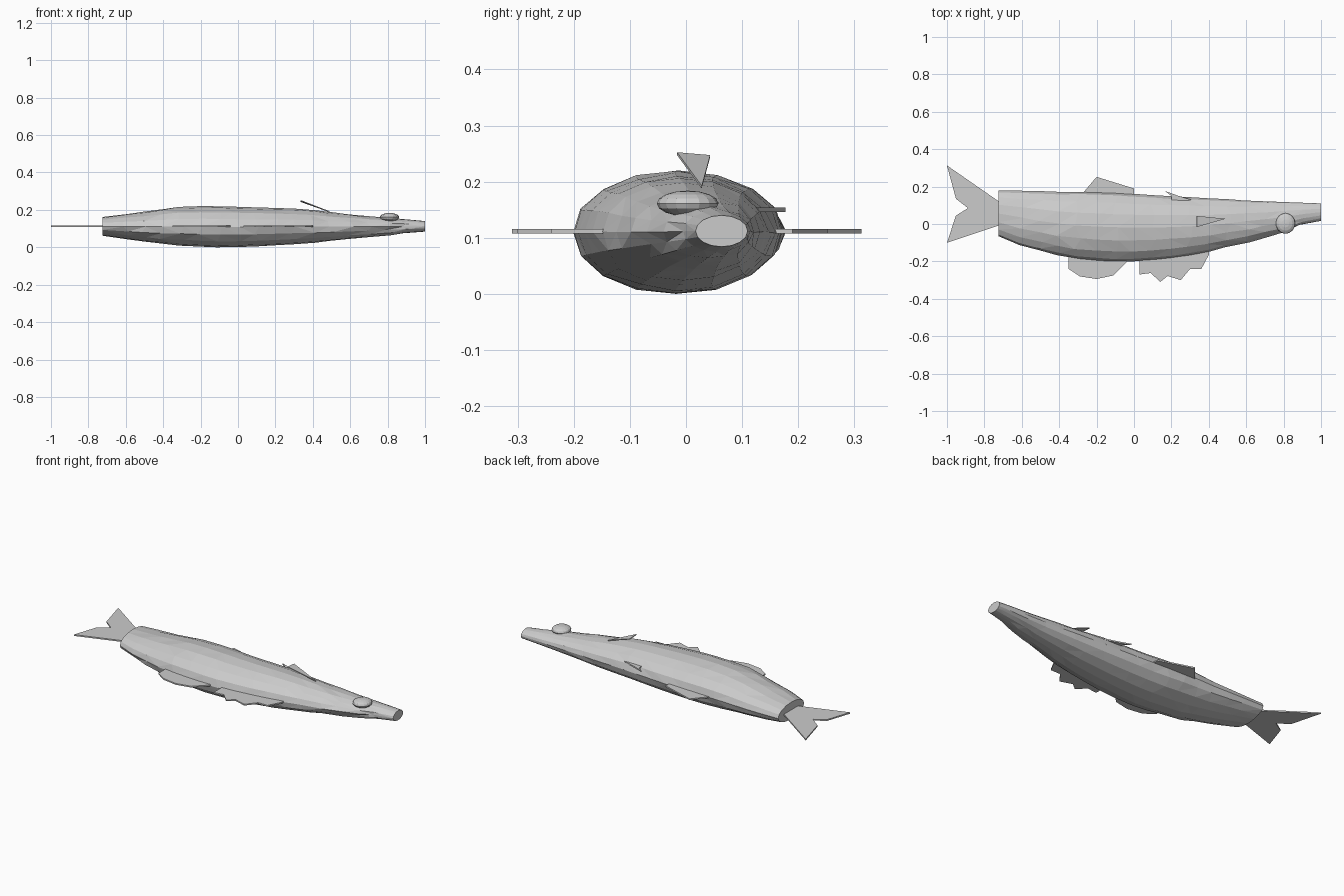
import bpy, bmesh, math, random
from mathutils import Vector

if "Cube" in bpy.data.objects:
    bpy.data.objects.remove(bpy.data.objects["Cube"])

random.seed(4)
grey = bpy.data.materials.new("plain grey")
grey.diffuse_color = (0.6, 0.6, 0.6, 1)
grey.use_nodes = True
grey.node_tree.nodes["Principled BSDF"].inputs["Base Color"].default_value = grey.diffuse_color


def finish(name, bm):
    bmesh.ops.recalc_face_normals(bm, faces=bm.faces)
    mesh = bpy.data.meshes.new(name)
    bm.to_mesh(mesh)
    bm.free()
    mesh.materials.append(grey)
    obj = bpy.data.objects.new(name, mesh)
    bpy.context.collection.objects.link(obj)
    return obj


def fin(name, points, thickness=0.008):
    """Thin plate from an outline of 3D points."""
    bm = bmesh.new()
    face = bm.faces.new([bm.verts.new(p) for p in points])
    face.normal_update()
    n = face.normal.copy() * thickness
    bmesh.ops.translate(bm, verts=bm.verts, vec=-n / 2)
    new = bmesh.ops.extrude_face_region(bm, geom=[face], use_keep_orig=True)["geom"]
    bmesh.ops.translate(bm, verts=[v for v in new if isinstance(v, bmesh.types.BMVert)], vec=n)
    return finish(name, bm)


def flat_fin(name, outline, z=0.112):
    return fin(name, [(x, y, z) for x, y in outline])


# Body: elliptical rings lofted along x (x, belly y, back y, bottom z, top z)
rings = [(-.725, -.065, .178, .062, .162), (-.6, -.113, .178, .043, .178),
         (-.5, -.143, .176, .03, .19), (-.4, -.167, .172, .017, .204),
         (-.3, -.187, .172, .009, .216), (-.2, -.197, .17, .003, .22),
         (-.1, -.201, .166, .0, .219), (0, -.199, .16, .001, .216),
         (.1, -.192, .154, .005, .213), (.2, -.181, .148, .01, .21),
         (.3, -.167, .143, .016, .206), (.4, -.148, .138, .024, .198),
         (.5, -.124, .132, .034, .186), (.6, -.098, .126, .044, .176),
         (.7, -.07, .121, .054, .166), (.8, -.04, .117, .064, .157),
         (.9, -.005, .114, .075, .148), (1.0, .017, .11, .084, .14)]
SIDES = 16
bm = bmesh.new()
loops = []
for i, (x, y0, y1, z0, z1) in enumerate(rings):
    inner = 0 < i < len(rings) - 1
    loop = []
    for k in range(SIDES):
        a = 2 * math.pi * k / SIDES
        # slight hand-shaped unevenness, not on the silhouette points
        j = random.uniform(-.012, .012) if inner and k % 4 else 0
        dx = random.uniform(-.02, .02) if inner else 0
        loop.append(bm.verts.new((x + dx,
                                  (y0 + y1) / 2 + (y1 - y0) / 2 * math.cos(a) * (1 + j),
                                  (z0 + z1) / 2 + (z1 - z0) / 2 * math.sin(a) * (1 + j))))
    loops.append(loop)
for a, b in zip(loops, loops[1:]):
    for k in range(SIDES):
        n = (k + 1) % SIDES
        bm.faces.new((a[k], a[n], b[n], b[k]))
bmesh.ops.triangulate(bm, faces=bm.faces)
bm.faces.new(loops[0])
bm.faces.new(loops[-1])
finish("body", bm)

# Fins lying in the middle plane of the body
flat_fin("tail_fin", [(-.70, .105), (-1, .313), (-.952, .135), (-.888, .085),
                      (-.952, .045), (-1, -.1), (-.70, 0)])
flat_fin("back_fin", [(-.28, .15), (-.265, .175), (-.2, .252), (0, .19), (0, .13)])
flat_fin("rear_belly_fin", [(-.35, -.15), (-.35, -.24), (-.29, -.28), (-.2, -.294),
                            (-.11, -.275), (-.04, -.205), (-.04, -.15)])
flat_fin("front_belly_fin", [(.03, -.15), (.03, -.27), (.09, -.262), (.14, -.31),
                             (.18, -.278), (.25, -.3), (.3, -.24), (.36, -.24), (.4, -.165), (.4, -.12)])

# Small fin on the upper back, and the raised side fin
flat_fin("small_back_fin", [(.165, .177), (.23, .153), (.31, .128), (.2, .12), (.2, .15)], .15)
fin("side_fin", [(.335, -.016, .25), (.335, .043, .245), (.49, .028, .19)], .005)

# Eye: flattened faceted ball
bm = bmesh.new()
bmesh.ops.create_uvsphere(bm, u_segments=16, v_segments=8, radius=1)
for v in bm.verts:
    v.co = Vector((.81 + .052 * v.co.x, .003 + .055 * v.co.y, .161 + .023 * v.co.z))
finish("eye", bm)
